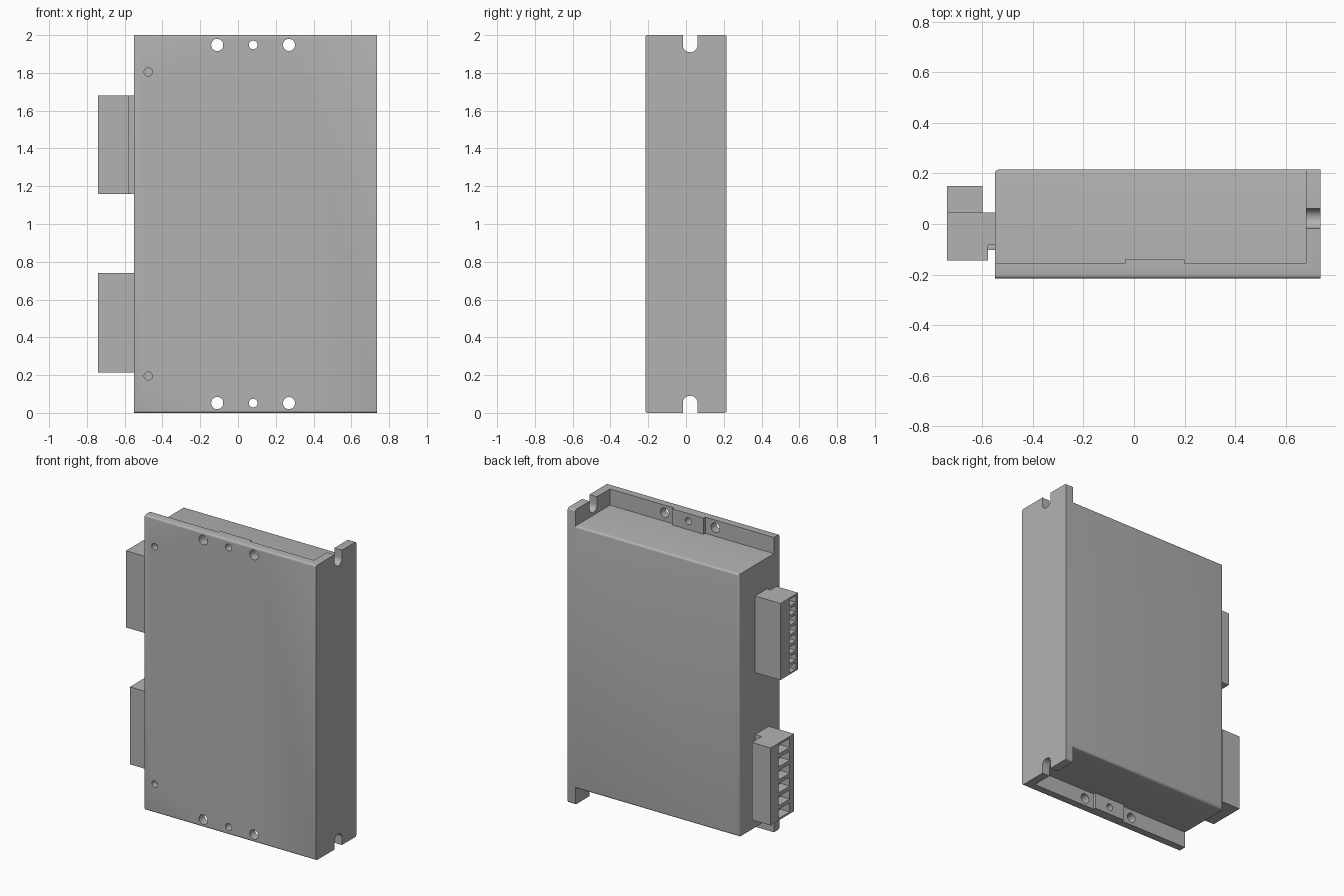
import bpy, bmesh
from math import radians
from mathutils import Matrix, Vector

cube = bpy.data.objects.get("Cube")
if cube:
    bpy.data.objects.remove(cube, do_unlink=True)

grey = bpy.data.materials.new("plain grey")
grey.use_nodes = True
grey.diffuse_color = (0.45, 0.45, 0.45, 1)
grey.node_tree.nodes["Principled BSDF"].inputs["Base Color"].default_value = grey.diffuse_color


def add_box(bm, x, y, z):
    size = Vector((x[1] - x[0], y[1] - y[0], z[1] - z[0]))
    mid = Vector((sum(x), sum(y), sum(z))) / 2
    bmesh.ops.create_cube(bm, size=1, matrix=Matrix.Translation(mid) @ Matrix.Diagonal(size).to_4x4())


def add_cylinder(bm, centre, radius, depth, axis):
    turn = Matrix.Rotation(radians(90), 4, "X" if axis == "Y" else "Y")
    bmesh.ops.create_cone(bm, cap_ends=True, segments=32, radius1=radius, radius2=radius,
                          depth=depth, matrix=Matrix.Translation(centre) @ turn)


def add_prism(bm, outline, z):
    face = bm.faces.new([bm.verts.new((x, y, z[0])) for x, y in outline])
    moved = bmesh.ops.extrude_face_region(bm, geom=[face])["geom"]
    verts = [v for v in moved if isinstance(v, bmesh.types.BMVert)]
    bmesh.ops.translate(bm, verts=verts, vec=(0, 0, z[1] - z[0]))
    bmesh.ops.recalc_face_normals(bm, faces=bm.faces[:])


def round_edges(bm, rule, radius):
    edges = [e for e in bm.edges if rule(e.verts[0].co, e.verts[1].co)]
    bmesh.ops.bevel(bm, geom=edges, offset=radius, segments=4, profile=0.5, affect="EDGES")


def finish(bm, name):
    mesh = bpy.data.meshes.new(name)
    bm.to_mesh(mesh)
    bm.free()
    mesh.materials.append(grey)
    obj = bpy.data.objects.new(name, mesh)
    bpy.context.collection.objects.link(obj)
    return obj


def smooth(obj):
    bpy.ops.object.select_all(action="DESELECT")
    obj.select_set(True)
    bpy.context.view_layer.objects.active = obj
    bpy.ops.object.shade_smooth_by_angle(angle=radians(30))


def cut(obj, cutter_bm):
    cutter = finish(cutter_bm, "cutter")
    cutter.hide_render = True
    mod = obj.modifiers.new("cut", "BOOLEAN")
    mod.object, mod.operation, mod.solver = cutter, "DIFFERENCE", "EXACT"
    bpy.context.view_layer.objects.active = obj
    bpy.ops.object.modifier_apply(modifier=mod.name)
    bpy.data.objects.remove(cutter, do_unlink=True)


LEFT, RIGHT, WALL = -0.55, 0.737, 0.68
FRONT, BACK, PLATE = -0.215, 0.215, -0.157

# L-shaped bracket with a thickened tab in the middle of each flange
bm = bmesh.new()
tab = [(0.2, PLATE), (0.2, -0.14), (-0.035, -0.14), (-0.035, PLATE)]
add_prism(bm, [(LEFT, FRONT), (RIGHT, FRONT), (RIGHT, BACK), (WALL, BACK),
               (WALL, PLATE)] + tab + [(LEFT, PLATE)], (0, 2))
round_edges(bm, lambda a, b: abs(a.x - b.x) > 0.01 and abs(a.z - b.z) < 0.01
            and abs(a.y - b.y) < 0.01 and abs(a.y) > 0.2, 0.012)
bracket = finish(bm, "mounting_bracket")

# Flange holes, corner screw holes and open slots in the side wall
bm = bmesh.new()
for z in (0.052, 1.948):
    for x, radius in ((-0.11, 0.032), (0.08, 0.023), (0.27, 0.032)):
        add_cylinder(bm, (x, -0.18, z), radius, 0.2, "Y")
for z in (0.195, 1.805):
    add_cylinder(bm, (-0.475, -0.2, z), 0.022, 0.06, "Y")
cut(bracket, bm)
for end, z in ((-0.1, 0.052), (2.1, 1.948)):
    bm = bmesh.new()
    add_cylinder(bm, (0.71, 0.022, z), 0.039, 0.2, "X")
    cut(bracket, bm)
    bm = bmesh.new()
    add_box(bm, (0.61, 0.81), (-0.017, 0.061), sorted((end, z)))
    cut(bracket, bm)
smooth(bracket)

# Housing with rounded rear edges
bm = bmesh.new()
add_box(bm, (LEFT, WALL), (PLATE, BACK), (0.11, 1.89))
round_edges(bm, lambda a, b: min(a.y, b.y) > 0.2 and min(a.x, b.x) < 0, 0.014)
smooth(finish(bm, "housing"))


# Terminal blocks with a column of wire pockets in the outer face
def terminal_block(name, outline, z, count, pocket_y, fill):
    bm = bmesh.new()
    add_prism(bm, outline, z)
    block = finish(bm, name)
    bm = bmesh.new()
    pitch = (z[1] - z[0]) / count
    for i in range(count):
        mid = z[0] + (i + 0.5) * pitch
        half = pitch * fill / 2
        add_box(bm, (-0.8, -0.67), pocket_y, (mid - half, mid + half))
    cut(block, bm)


OUTER = -0.74
terminal_block("signal_terminal",
               [(OUTER, -0.145), (-0.577, -0.145), (-0.577, -0.083), (LEFT, -0.083),
                (LEFT, 0.045), (OUTER, 0.045)], (1.16, 1.68), 8, (-0.12, -0.055), 0.7)
terminal_block("power_terminal",
               [(OUTER, -0.102), (LEFT, -0.102), (LEFT, 0.045), (-0.6, 0.045),
                (-0.6, 0.15), (OUTER, 0.15)], (0.215, 0.74), 6, (-0.055, 0.063), 0.7)
